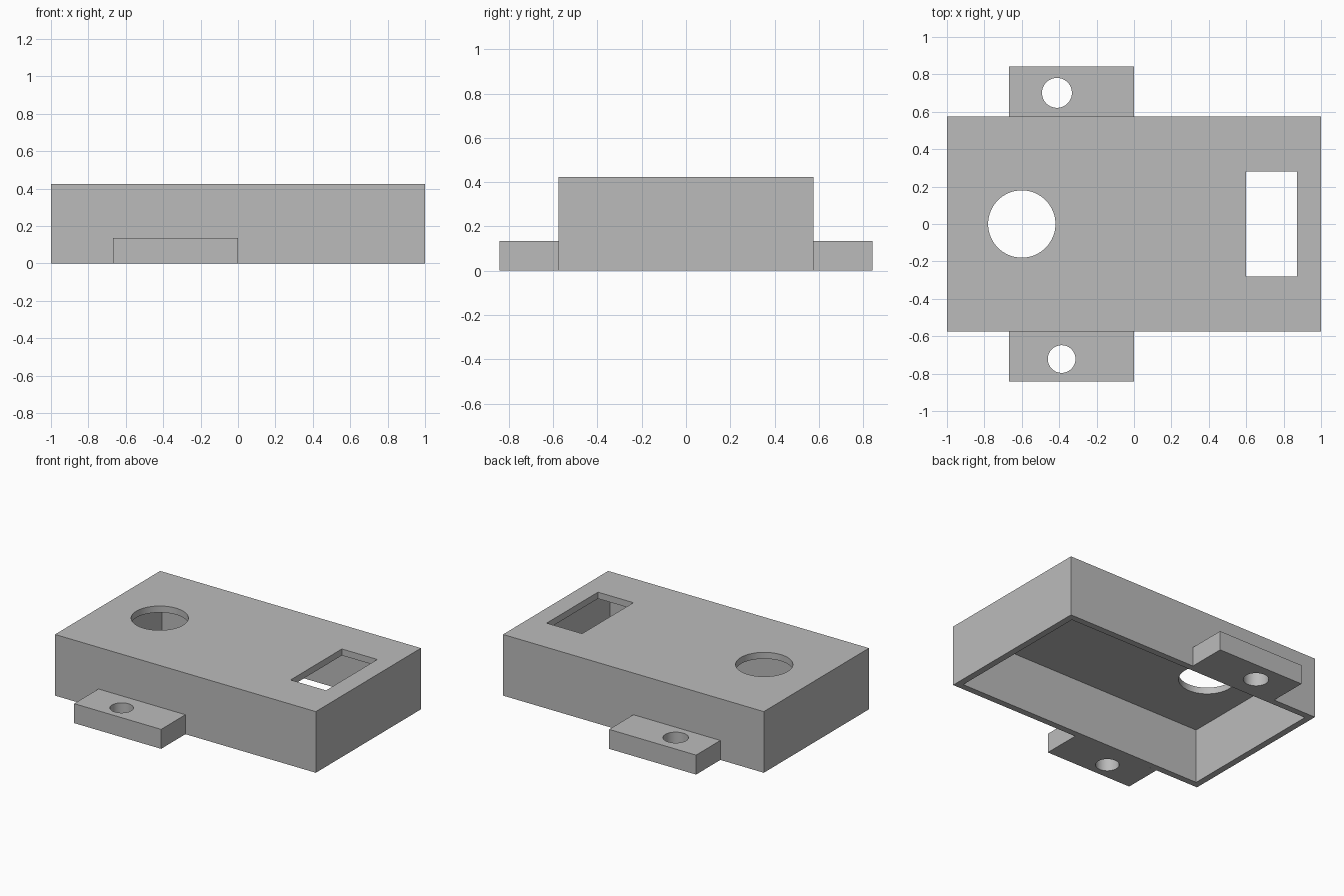
import bpy
import bmesh
from mathutils import Matrix, Vector

cube = bpy.data.objects.get("Cube")
if cube:
    bpy.data.objects.remove(cube, do_unlink=True)

LENGTH, HALF_WIDTH, HEIGHT = 2.0, 0.576, 0.424
WALL = 0.045
TAB_OUT, TAB_HEIGHT = 0.842, 0.135
TAB_LEFT, TAB_RIGHT = -0.667, 0.0

grey = bpy.data.materials.new("plain grey")
grey.use_nodes = True
colour = (0.5, 0.5, 0.5, 1)
grey.diffuse_color = colour
grey.node_tree.nodes["Principled BSDF"].inputs["Base Color"].default_value = colour


def make_object(name, bm):
    mesh = bpy.data.meshes.new(name)
    bm.to_mesh(mesh)
    bm.free()
    mesh.materials.append(grey)
    obj = bpy.data.objects.new(name, mesh)
    bpy.context.collection.objects.link(obj)
    return obj


def box(name, low, high):
    low, high = Vector(low), Vector(high)
    bm = bmesh.new()
    place = Matrix.Translation((low + high) / 2) @ Matrix.Diagonal((*(high - low), 1))
    bmesh.ops.create_cube(bm, size=1, matrix=place)
    return make_object(name, bm)


def drill(name, x, y, radius):
    bm = bmesh.new()
    bmesh.ops.create_cone(bm, cap_ends=True, segments=64, radius1=radius,
                          radius2=radius, depth=2, matrix=Matrix.Translation((x, y, 0)))
    return make_object(name, bm)


def cut(target, cutter):
    mod = target.modifiers.new("cut", 'BOOLEAN')
    mod.operation = 'DIFFERENCE'
    mod.solver = 'EXACT'
    mod.object = cutter
    bpy.ops.object.select_all(action='DESELECT')
    bpy.context.view_layer.objects.active = target
    target.select_set(True)
    bpy.ops.object.modifier_apply(modifier=mod.name)
    bpy.data.objects.remove(cutter, do_unlink=True)


def smooth_holes(obj):
    bpy.ops.object.select_all(action='DESELECT')
    bpy.context.view_layer.objects.active = obj
    obj.select_set(True)
    bpy.ops.object.shade_smooth_by_angle()


# Open-bottomed cover with a round opening and a rectangular window
cover = box("cover", (-LENGTH / 2, -HALF_WIDTH, 0), (LENGTH / 2, HALF_WIDTH, HEIGHT))
inner_x, inner_y = LENGTH / 2 - WALL, HALF_WIDTH - WALL
cut(cover, box("cavity_cutter", (-inner_x, -inner_y, -1), (inner_x, inner_y, HEIGHT - WALL)))
cut(cover, drill("round_cutter", -0.6, 0, 0.18))
cut(cover, box("window_cutter", (0.6, -0.281, 0.2), (0.872, 0.281, 1)))
smooth_holes(cover)

# Mounting tabs, each with its own screw hole
for name, side, hole_x, hole_y, radius in (
        ("front_mounting_tab", -1, -0.387, -0.722, 0.074),
        ("back_mounting_tab", 1, -0.412, 0.701, 0.08)):
    y_low, y_high = sorted((side * HALF_WIDTH, side * TAB_OUT))
    tab = box(name, (TAB_LEFT, y_low, 0), (TAB_RIGHT, y_high, TAB_HEIGHT))
    cut(tab, drill("screw_cutter", hole_x, hole_y, radius))
    smooth_holes(tab)
